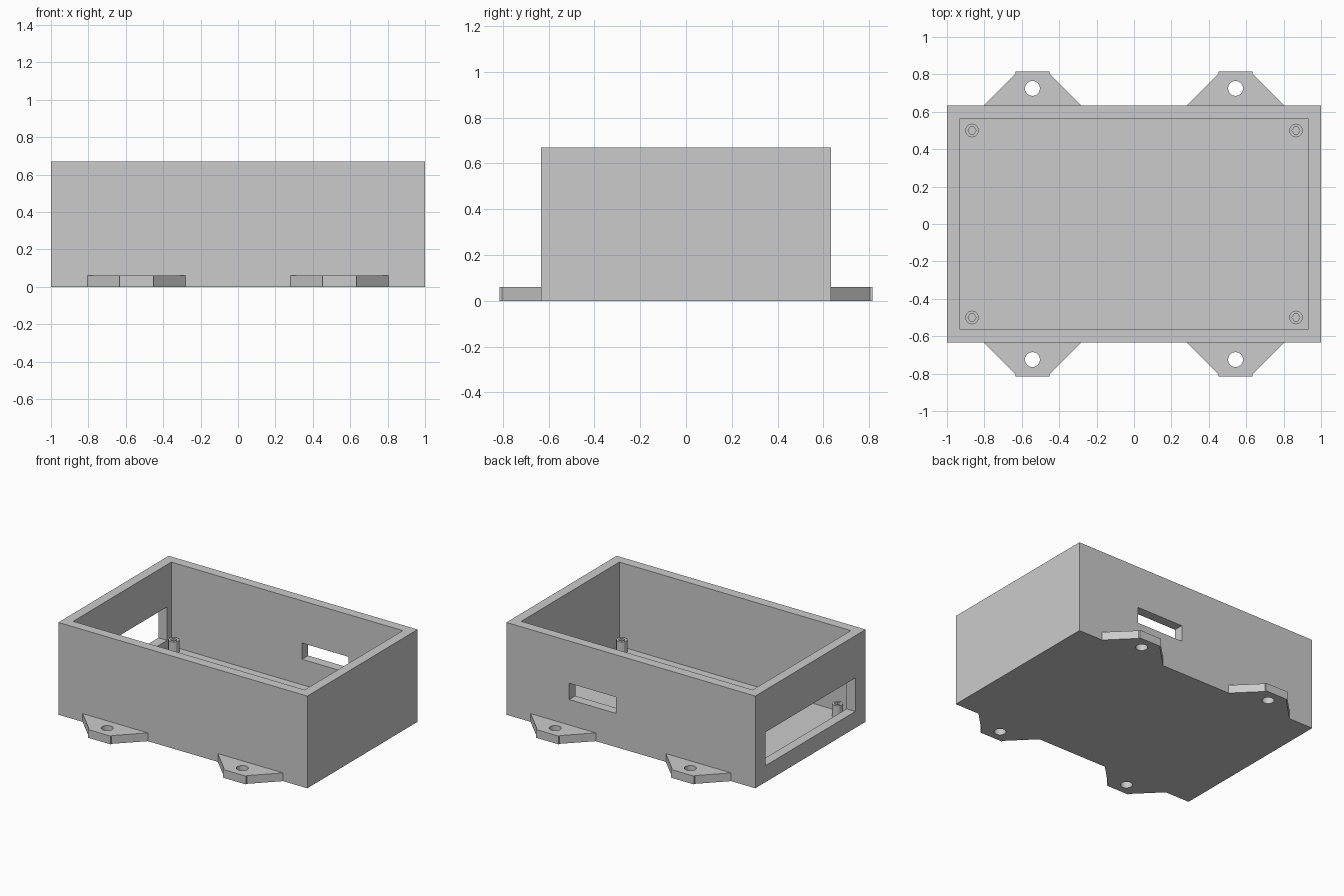
import bpy
import bmesh
import math

cube = bpy.data.objects.get("Cube")
if cube:
    bpy.data.objects.remove(cube, do_unlink=True)

grey = bpy.data.materials.new("plain grey")
grey.use_nodes = True
colour = (0.6, 0.6, 0.6, 1)
grey.diffuse_color = colour
grey.node_tree.nodes["Principled BSDF"].inputs["Base Color"].default_value = colour

HALF_X, HALF_Y, HEIGHT = 1.0, 0.633, 0.67
WALL, FLOOR = 0.07, 0.06


def prism(name, outline, z0, z1):
    """Extrude a flat outline from z0 to z1."""
    bm = bmesh.new()
    base = bm.faces.new([bm.verts.new((x, y, z0)) for x, y in outline])
    top = bmesh.ops.extrude_face_region(bm, geom=[base])["geom"]
    for v in top:
        if isinstance(v, bmesh.types.BMVert):
            v.co.z = z1
    bmesh.ops.recalc_face_normals(bm, faces=bm.faces)
    mesh = bpy.data.meshes.new(name)
    bm.to_mesh(mesh)
    bm.free()
    mesh.materials.append(grey)
    obj = bpy.data.objects.new(name, mesh)
    bpy.context.collection.objects.link(obj)
    return obj


def box(name, x0, x1, y0, y1, z0, z1):
    return prism(name, [(x0, y0), (x1, y0), (x1, y1), (x0, y1)], z0, z1)


def ring(x, y, radius, sides):
    turn = 2 * math.pi / sides
    return [(x + radius * math.cos(i * turn), y + radius * math.sin(i * turn))
            for i in range(sides)]


def cut(target, cutter):
    cutter.hide_render = True
    cutter.hide_set(True)
    cutter.display_type = 'WIRE'
    mod = target.modifiers.new("cut", 'BOOLEAN')
    mod.operation = 'DIFFERENCE'
    mod.solver = 'EXACT'
    mod.object = cutter
    # Apply the cut and drop the helper
    bpy.context.view_layer.objects.active = target
    with bpy.context.temp_override(object=target, active_object=target):
        bpy.ops.object.modifier_apply(modifier=mod.name)
    bpy.data.objects.remove(cutter, do_unlink=True)


# Open-topped case
case = box("case", -HALF_X, HALF_X, -HALF_Y, HALF_Y, 0, HEIGHT)
inner_x, inner_y = HALF_X - WALL, HALF_Y - WALL
cut(case, box("cavity_cutter", -inner_x, inner_x, -inner_y, inner_y, FLOOR, 1))
# Wide port in the -x end wall and small slot in the back wall
cut(case, box("port_cutter", -1.1, -0.9, -0.515, 0.515, 0.12, 0.363))
cut(case, box("slot_cutter", 0.12, 0.495, 0.5, 0.7, 0.245, 0.363))

for sx, side in ((-1, "right"), (1, "left")):
    for sy, end in ((-1, "front"), (1, "back")):
        # Mounting tab with a screw hole
        cx, tip = 0.543 * sx, 0.815
        half = [(0.262, HALF_Y), (0.091, tip - 0.011), (0.091, tip)]
        outline = [(cx + w, y * sy) for w, y in half]
        outline += [(cx - w, y * sy) for w, y in reversed(half)]
        tab = prism(f"{end}_{side}_mounting_tab", outline, 0, FLOOR)
        cut(tab, prism("hole_cutter", ring(cx, 0.725 * sy, 0.04, 24), -0.1, 0.2))

        # Standoff post with a blind hexagonal hole
        px, py = 0.866 * sx, 0.5 * sy
        post = prism(f"{end}_{side}_standoff", ring(px, py, 0.037, 12), FLOOR, 0.148)
        cut(post, prism("bore_cutter", ring(px, py, 0.021, 6), FLOOR - 0.01, 0.3))
